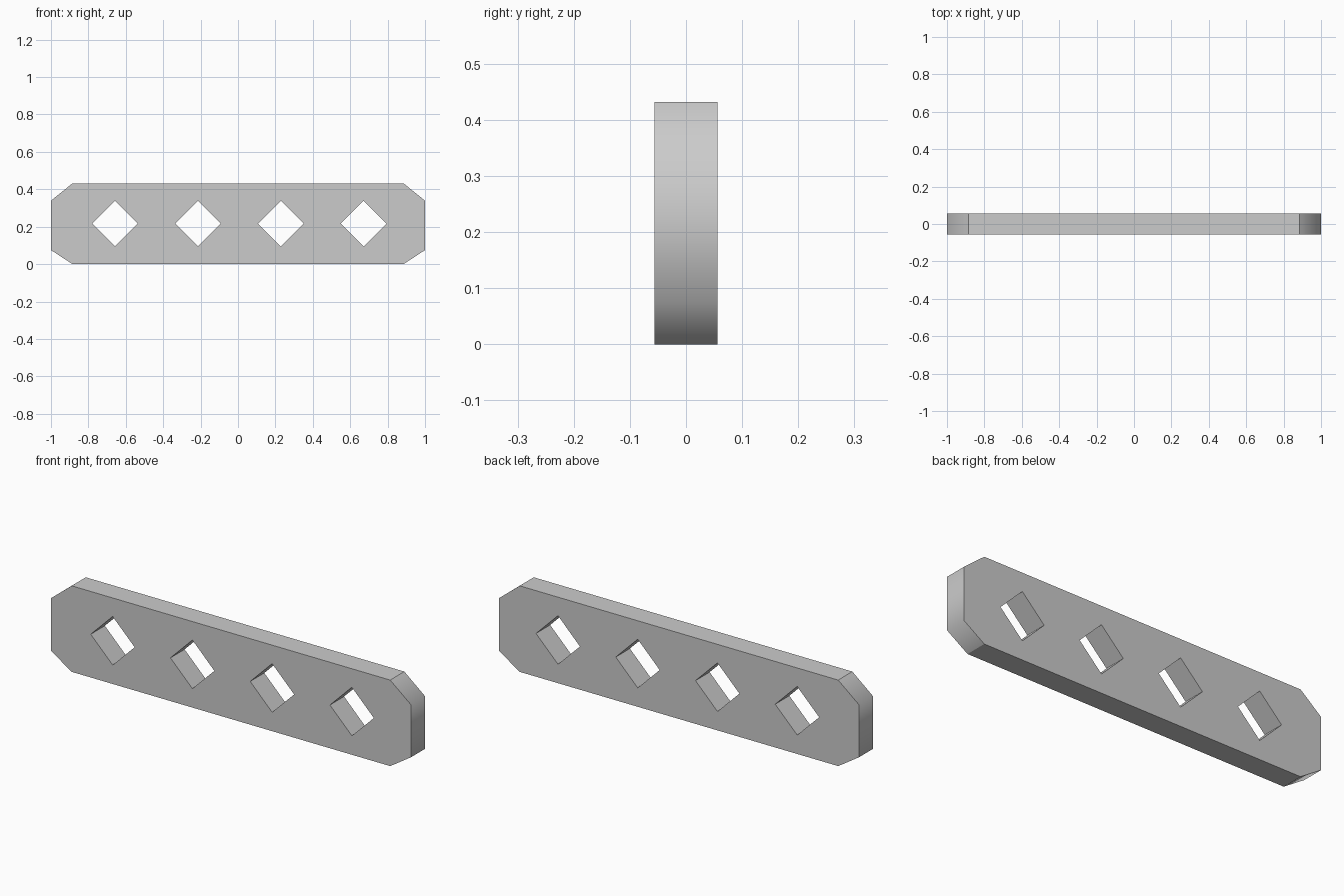
import bpy, bmesh, math

if "Cube" in bpy.data.objects:
    bpy.data.objects.remove(bpy.data.objects["Cube"])

HALF_T = 0.056
TOP = 0.432

# Plate: octagonal outline with cut corners, extruded front to back
right = [(0.885, 0.0), (1.0, 0.075), (1.0, 0.339), (0.885, TOP)]
outline = right + [(-x, z) for x, z in reversed(right)]
bm = bmesh.new()
front = bm.faces.new([bm.verts.new((x, -HALF_T, z)) for x, z in outline])
ext = bmesh.ops.extrude_face_region(bm, geom=[front])
back = [v for v in ext["geom"] if isinstance(v, bmesh.types.BMVert)]
bmesh.ops.translate(bm, verts=back, vec=(0, 2 * HALF_T, 0))
bmesh.ops.recalc_face_normals(bm, faces=bm.faces)
mesh = bpy.data.meshes.new("plate")
bm.to_mesh(mesh)
bm.free()
plate = bpy.data.objects.new("plate", mesh)
bpy.context.collection.objects.link(plate)

# Four diamond through-holes
for i in range(4):
    bpy.ops.mesh.primitive_cylinder_add(
        vertices=4, radius=0.122, depth=0.4,
        location=(-0.657 + 0.443 * i, 0, 0.217), rotation=(math.pi / 2, 0, 0))
    cutter = bpy.context.object
    cutter.name = f"hole_cutter_{i + 1}"
    cutter.hide_render = True
    bpy.context.view_layer.objects.active = plate
    mod = plate.modifiers.new("hole", "BOOLEAN")
    mod.operation = "DIFFERENCE"
    mod.solver = "EXACT"
    mod.object = cutter
    bpy.ops.object.modifier_apply(modifier=mod.name)
    bpy.data.objects.remove(cutter)

# Smooth only across the end-to-chamfer edges, everything else crisp
bm = bmesh.new()
bm.from_mesh(plate.data)
for f in bm.faces:
    f.smooth = True
for e in bm.edges:
    a, b = (v.co for v in e.verts)
    e.smooth = abs(a.x) > 0.99 and abs(a.y - b.y) > HALF_T
bm.to_mesh(plate.data)
bm.free()
